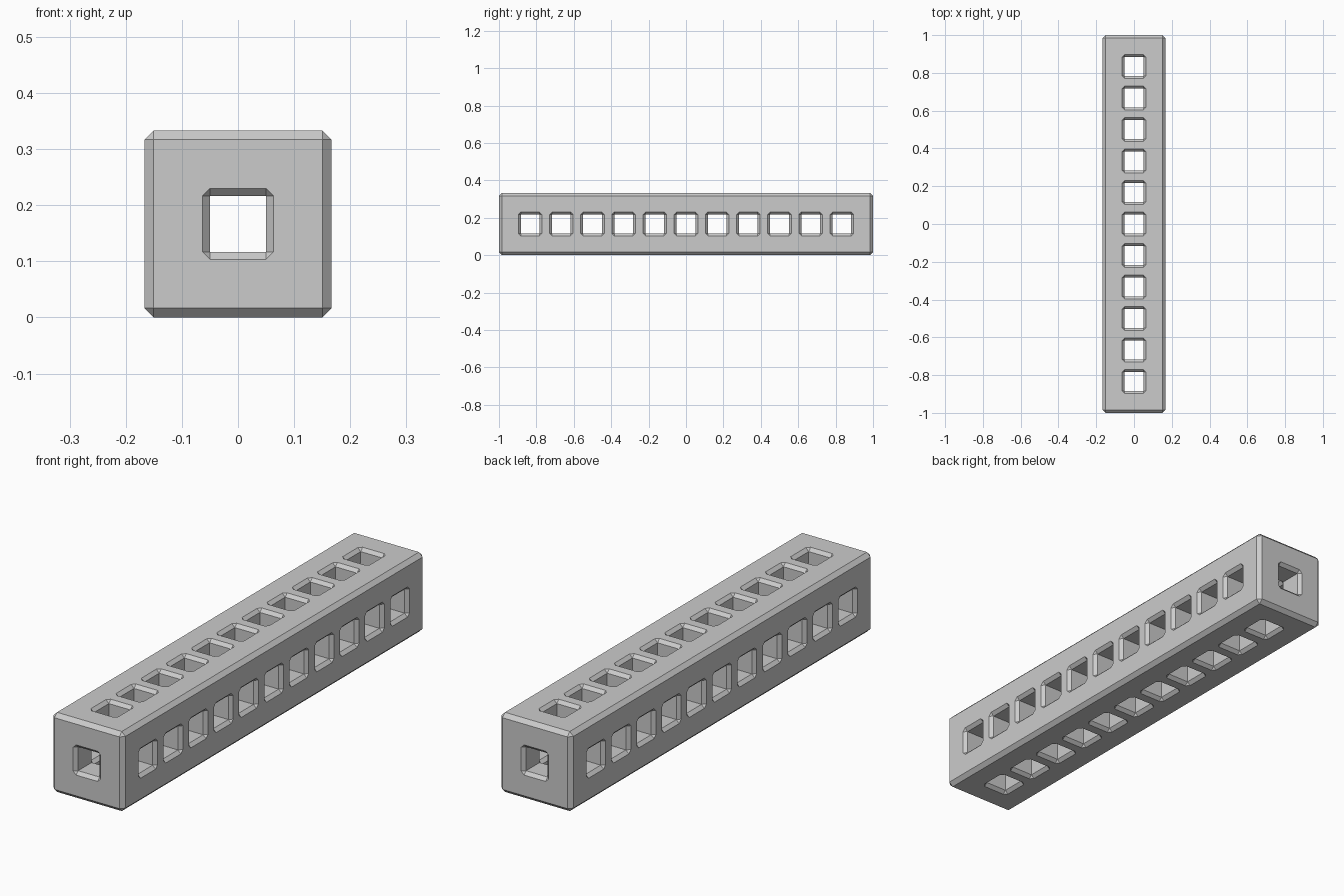
import bpy, bmesh
from itertools import product

cube = bpy.data.objects.get("Cube")
if cube:
    bpy.data.objects.remove(cube, do_unlink=True)

CELLS = 11
PITCH = 2 / (CELLS + 1)
HALF = PITCH / 2          # half a cell
R = PITCH                 # half the beam width
BEVEL = 0.0165            # outer edge chamfer
FLAT = R - BEVEL
A = 0.05                  # half the hole width
C = 0.0133                # hole chamfer
LAST = CELLS * HALF       # where the end blocks start
X, Y, Z = 0, 1, 2

bm = bmesh.new()


def add(points, offsets):
    """Mirror one octant polygon into all octants, at each offset along y."""
    for sx, sy, sz in product((1, -1), repeat=3):
        for off in offsets:
            bm.faces.new([bm.verts.new((x * sx, y * sy + off, z * sz + R))
                          for x, y, z in points])


def oriented(n, p, q, points):
    """Place (n, p, q) coordinates on the given axes."""
    out = []
    for a, b, c in points:
        v = [0, 0, 0]
        v[n], v[p], v[q] = a, b, c
        out.append(v)
    return out


def tunnel(n, p, q, start, end, offsets):
    """Quarter of a square tunnel along axis n."""
    for u, w in ((p, q), (q, p)):
        add(oriented(n, u, w, [(start, A, 0), (end, A, 0), (end, A, A), (start, A, A)]), offsets)


def mouth(n, p, q, d, lim_p, lim_q, offsets):
    """Flat outer face around a hole with its chamfered rim."""
    o = A + C
    outline = [(o, 0), (lim_p, 0), (lim_p, lim_q), (0, lim_q), (0, o), (A, o), (o, A)]
    add(oriented(n, p, q, [(d, u, w) for u, w in outline]), offsets)
    for u, w in ((p, q), (q, p)):
        add(oriented(n, u, w, [(d, o, 0), (d, o, A), (d - C, A, A), (d - C, A, 0)]), offsets)
    add(oriented(n, p, q, [(d, o, A), (d, A, o), (d - C, A, A)]), offsets)


# Repeating cells: side and top holes, long edge chamfers, inner crossing
cells = [(i - CELLS // 2) * PITCH for i in range(CELLS)]
for n, q in ((X, Z), (Z, X)):
    mouth(n, Y, q, R, HALF, FLAT, cells)
    tunnel(n, Y, q, A + C, R - C, cells)
tunnel(Y, X, Z, A + C, HALF, cells)
add([(R, 0, FLAT), (R, HALF, FLAT), (FLAT, HALF, R), (FLAT, 0, R)], cells)
for n, p, q in ((X, Y, Z), (Y, Z, X), (Z, X, Y)):
    add(oriented(n, p, q, [(0, A + C, A), (A, A + C, A), (A, A, A + C), (0, A, A + C)]), cells)
add([(A + C, A, A), (A, A + C, A), (A, A, A + C)], cells)

# End blocks: end holes, plain sides, chamfered edges and corners
ends = [0]
E = 1 - BEVEL
mouth(Y, X, Z, 1, FLAT, FLAT, ends)
tunnel(Y, X, Z, LAST, 1 - C, ends)
for n, q in ((X, Z), (Z, X)):
    add(oriented(n, Y, q, [(R, LAST, 0), (R, E, 0), (R, E, FLAT), (R, LAST, FLAT)]), ends)
    add(oriented(n, Y, q, [(R, E, 0), (FLAT, 1, 0), (FLAT, 1, FLAT), (R, E, FLAT)]), ends)
add([(R, LAST, FLAT), (R, E, FLAT), (FLAT, E, R), (FLAT, LAST, R)], ends)
add([(R, E, FLAT), (FLAT, 1, FLAT), (FLAT, E, R)], ends)

bmesh.ops.remove_doubles(bm, verts=bm.verts[:], dist=0.0002)
bmesh.ops.recalc_face_normals(bm, faces=bm.faces[:])

mesh = bpy.data.meshes.new("perforated_beam")
bm.to_mesh(mesh)
bm.free()
beam = bpy.data.objects.new("perforated_beam", mesh)
bpy.context.collection.objects.link(beam)

grey = bpy.data.materials.new("light_grey")
grey.use_nodes = True
colour = (0.6, 0.6, 0.6, 1)
grey.diffuse_color = colour
grey.node_tree.nodes["Principled BSDF"].inputs["Base Color"].default_value = colour
mesh.materials.append(grey)
